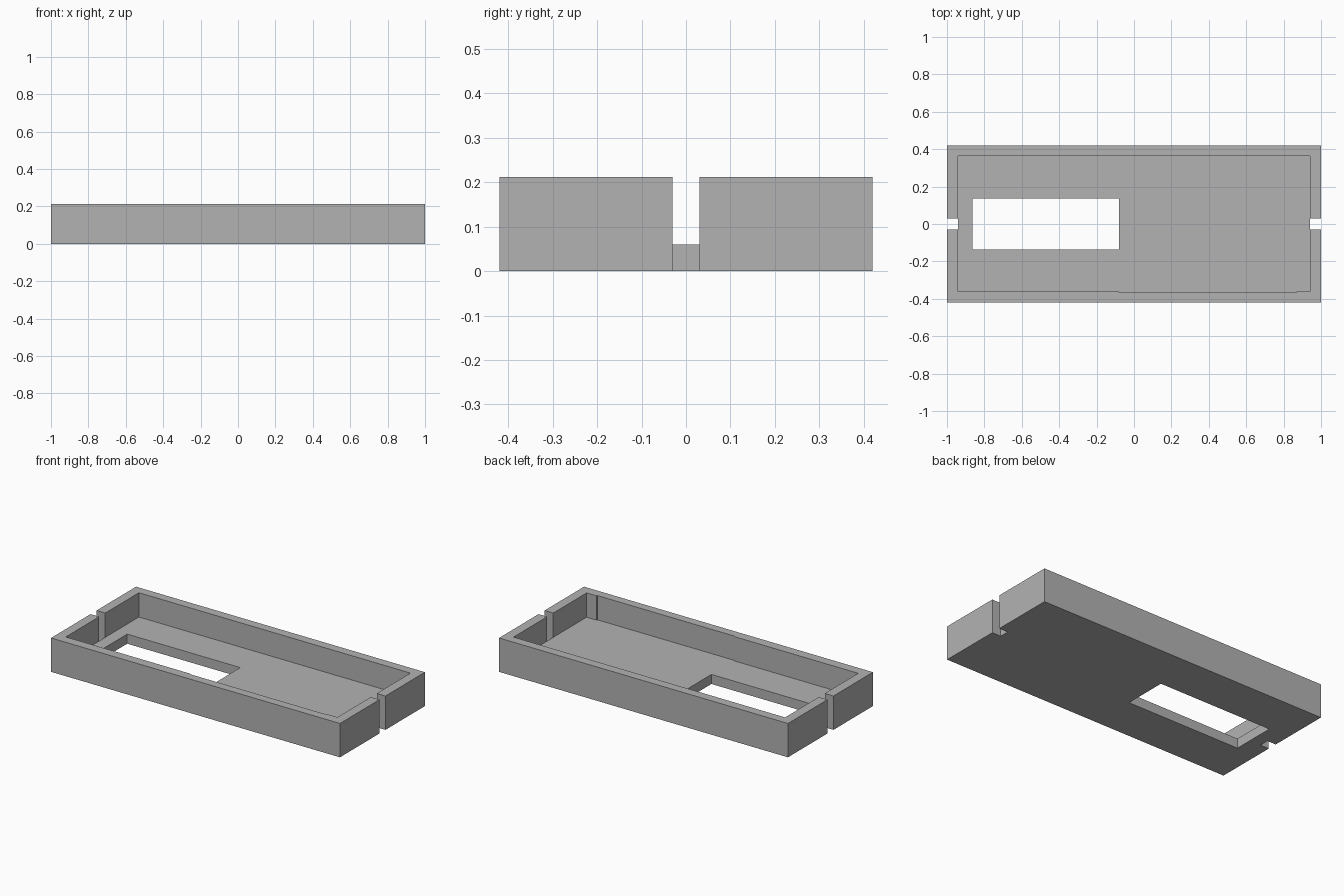
import bpy

old = bpy.data.objects.get("Cube")
if old:
    bpy.data.objects.remove(old, do_unlink=True)

HALF_X, HALF_Y, HEIGHT = 1.0, 0.42, 0.212
WALL, FLOOR = 0.06, 0.06
SLOT = 0.03            # half width of the end slots
PAST = 0.1             # how far cutters reach past the body

grey = bpy.data.materials.new("plain_grey")
grey.use_nodes = True
colour = (0.45, 0.45, 0.45, 1)
grey.diffuse_color = colour
grey.node_tree.nodes["Principled BSDF"].inputs["Base Color"].default_value = colour


def box(name, x, y, z):
    """Box spanning the given (min, max) ranges."""
    bpy.ops.mesh.primitive_cube_add(size=1)
    ob = bpy.context.object
    ob.name = name
    ob.location = [sum(r) / 2 for r in (x, y, z)]
    ob.scale = [r[1] - r[0] for r in (x, y, z)]
    bpy.ops.object.transform_apply(location=True, rotation=False, scale=True)
    return ob


def cut(body, name, x, y, z):
    """Subtract a box from the body and discard the cutter."""
    cutter = box(name, x, y, z)
    cutter.hide_render = True
    bpy.context.view_layer.objects.active = body
    mod = body.modifiers.new(name, "BOOLEAN")
    mod.operation = "DIFFERENCE"
    mod.solver = "EXACT"
    mod.object = cutter
    bpy.ops.object.modifier_apply(modifier=mod.name)
    bpy.data.objects.remove(cutter, do_unlink=True)


# Solid block that becomes the open tray
tray = box("tray", (-HALF_X, HALF_X), (-HALF_Y, HALF_Y), (0, HEIGHT))
tray.data.materials.append(grey)

inner_x, inner_y = HALF_X - WALL, HALF_Y - WALL
above = (FLOOR, HEIGHT + PAST)
through = (-PAST, HEIGHT + PAST)

# Cavity, with a shallow recess along the inside of the front wall
cut(tray, "cavity", (-inner_x, inner_x), (-inner_y, inner_y + 0.003), above)
cut(tray, "front_recess", (-0.08, 0.87), (-inner_y - 0.006, 0), above)

# Rectangular opening in the floor
cut(tray, "floor_opening", (-0.863, -0.08), (-0.137, 0.137), through)

# Full-height slot through each end wall
for name, side in (("right_slot", -1), ("left_slot", 1)):
    x = sorted((side * inner_x, side * (HALF_X + PAST)))
    cut(tray, name, x, (-SLOT, SLOT), through)

# Flat shading, single material
for face in tray.data.polygons:
    face.use_smooth = False
    face.material_index = 0
